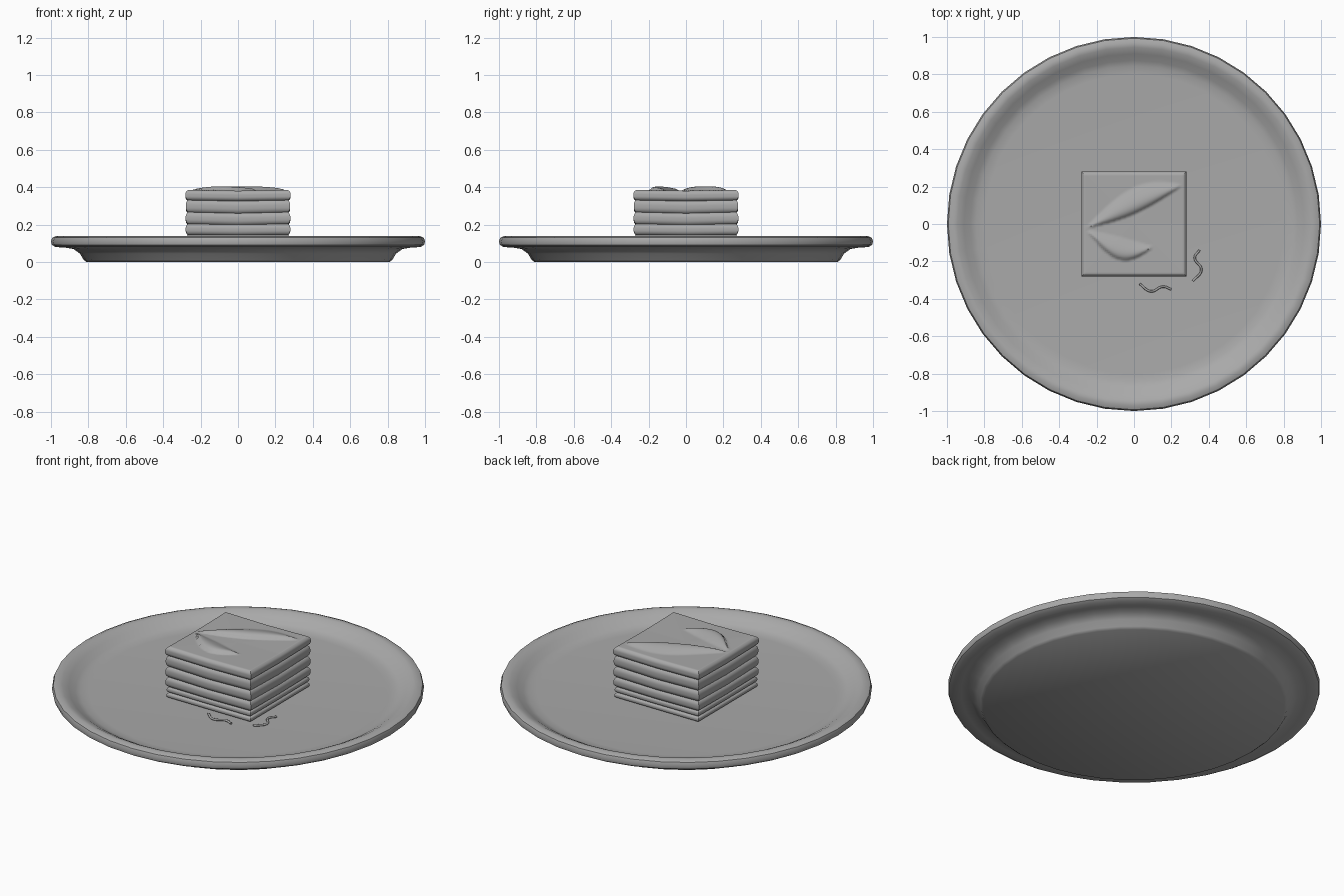
import bpy, bmesh, math

if "Cube" in bpy.data.objects:
    bpy.data.objects.remove(bpy.data.objects["Cube"])

grey = bpy.data.materials.new("plain grey")
grey.use_nodes = True
colour = (0.4, 0.4, 0.4, 1)
grey.diffuse_color = colour
grey.node_tree.nodes["Principled BSDF"].inputs["Base Color"].default_value = colour


def finish(name, bm, angle):
    bmesh.ops.recalc_face_normals(bm, faces=bm.faces)
    mesh = bpy.data.meshes.new(name)
    bm.to_mesh(mesh)
    bm.free()
    mesh.materials.append(grey)
    obj = bpy.data.objects.new(name, mesh)
    bpy.context.collection.objects.link(obj)
    bpy.ops.object.select_all(action="DESELECT")
    obj.select_set(True)
    bpy.context.view_layer.objects.active = obj
    bpy.ops.object.shade_smooth_by_angle(angle=math.radians(angle))
    return obj


# Plate: lathed profile with a raised, rounded rim and a flat foot
profile = [(0, 0), (0.81, 0), (0.825, 0.012), (0.845, 0.045), (0.88, 0.07), (0.93, 0.078),
           (0.975, 0.08), (0.995, 0.092), (1, 0.11), (0.993, 0.13), (0.97, 0.14), (0.945, 0.136),
           (0.91, 0.118), (0.875, 0.095), (0.845, 0.084), (0.8, 0.081), (0, 0.08)]
bm = bmesh.new()
verts = [bm.verts.new((r, 0, z)) for r, z in profile]
edges = [bm.edges.new(pair) for pair in zip(verts, verts[1:])]
bmesh.ops.spin(bm, geom=verts + edges, cent=(0, 0, 0), axis=(0, 0, 1),
               angle=2 * math.pi, steps=40)
bmesh.ops.remove_doubles(bm, verts=bm.verts, dist=0.0005)
finish("plate", bm, 40)


def fold(x, y, start, end, low, high, height):
    """Leaf-shaped crease, steep along its lower edge."""
    t = (x - start) / (end - start)
    if not 0 < t < 1:
        return 0
    bottom, top = low(t), high(t)
    u = (y - bottom) / max(top - bottom, 0.001)
    if not 0 < u < 1:
        return 0
    return height * math.sin(math.pi * t) ** 0.5 * math.sin(math.pi * u ** 0.6)


def wrinkles(x, y):
    swell = math.sin
    large = fold(x, y, -0.25, 0.25,
                 lambda t: -0.02 + 0.22 * t - 0.035 * swell(math.pi * t),
                 lambda t: -0.02 + 0.23 * t + 0.10 * swell(math.pi * t), 0.024)
    small = fold(x, y, -0.25, 0.1,
                 lambda t: -0.035 - 0.09 * t - 0.11 * swell(math.pi * t),
                 lambda t: -0.035 - 0.09 * t + 0.01 * swell(math.pi * t), 0.022)
    return large + small


def layer(name, bottom, top, half, cuts, sag, folded=False):
    """Soft square sheet with bulging sides and a slightly dipped middle."""
    bm = bmesh.new()
    bmesh.ops.create_cube(bm, size=2)
    bmesh.ops.subdivide_edges(bm, edges=bm.edges, cuts=cuts, use_grid_fill=True)
    middle, thick = (bottom + top) / 2, (top - bottom) / 2
    for v in bm.verts:
        x, y, w = v.co
        pull = half * (1 - 0.05 * abs(w) ** 3)
        dip = sag * (1 - max(min(abs(x), abs(y)), 0))
        v.co = (x * pull, y * pull, middle + w * thick - dip)
        if folded and w > 0.99:
            v.co.z += wrinkles(v.co.x, v.co.y)
    finish(name, bm, 50)


# Stacked sheets, from the plate upwards
sheets = [(0.08, 0.113, 0.276, 0), (0.111, 0.148, 0.275, 0.001), (0.146, 0.205, 0.28, 0.003),
          (0.203, 0.268, 0.28, 0.006), (0.265, 0.334, 0.279, 0.007)]
for i, (bottom, top, half, sag) in enumerate(sheets):
    layer(f"sheet_{i + 1}", bottom, top, half, 9, sag)
layer("top_sheet", 0.33, 0.385, 0.281, 55, 0.004, True)


# Little wavy strands lying on the plate
def strand(name, points):
    curve = bpy.data.curves.new(name, "CURVE")
    curve.dimensions = "3D"
    curve.bevel_depth = 0.006
    curve.bevel_resolution = 2
    curve.use_fill_caps = True
    curve.materials.append(grey)
    spline = curve.splines.new("BEZIER")
    spline.bezier_points.add(len(points) - 1)
    for p, (x, y) in zip(spline.bezier_points, points):
        p.co = (x, y, 0.086)
        p.handle_left_type = p.handle_right_type = "AUTO"
    bpy.context.collection.objects.link(bpy.data.objects.new(name, curve))


strand("front_strand", [(0.03, -0.32), (0.09, -0.36), (0.155, -0.335), (0.2, -0.35)])
strand("side_strand", [(0.315, -0.305), (0.36, -0.245), (0.325, -0.18), (0.35, -0.14)])
